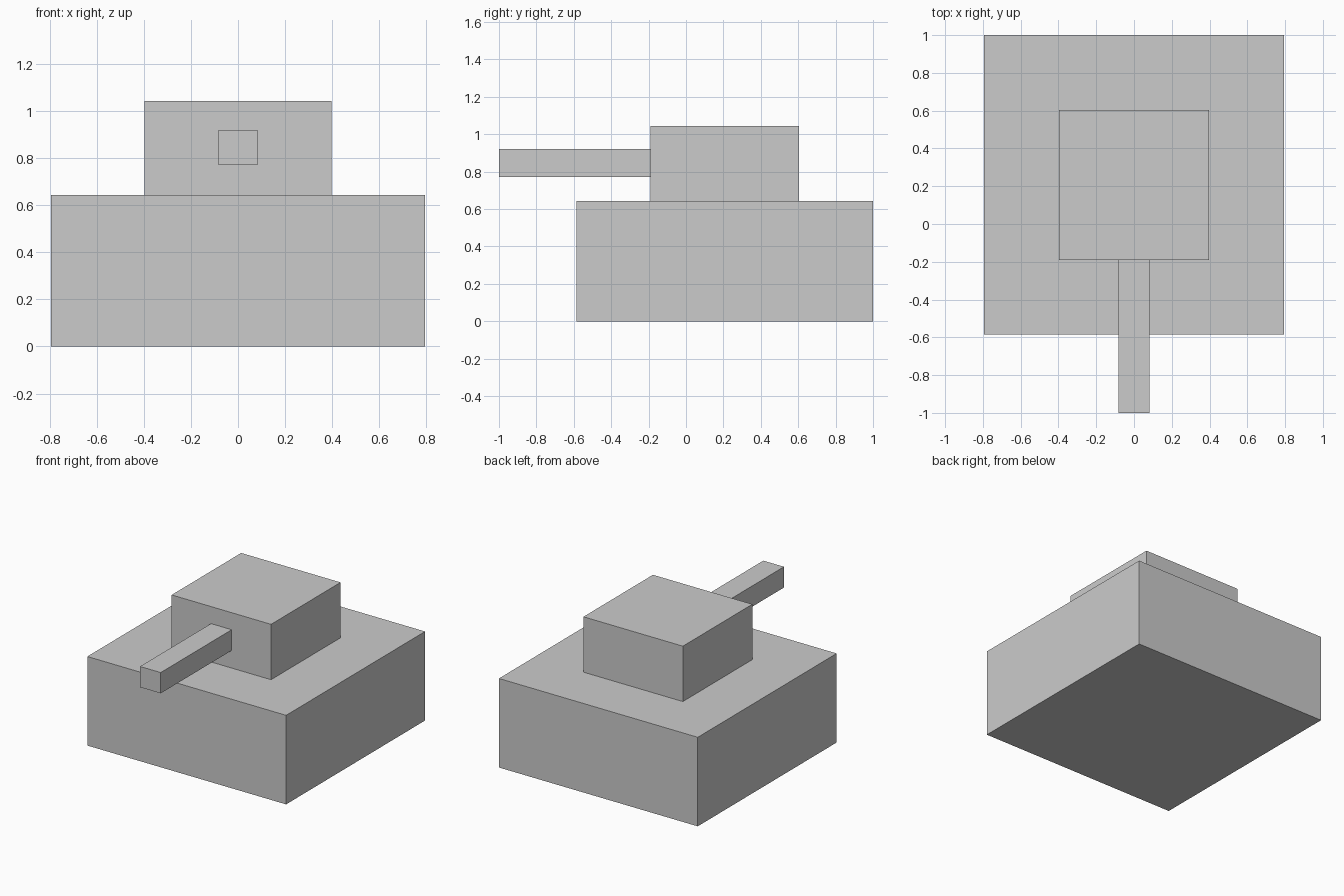
import bpy

if "Cube" in bpy.data.objects:
    bpy.data.objects.remove(bpy.data.objects["Cube"], do_unlink=True)

# Single plain grey
grey = bpy.data.materials.new("plain_grey")
grey.use_nodes = True
colour = (0.6, 0.6, 0.6, 1)
grey.diffuse_color = colour
grey.node_tree.nodes["Principled BSDF"].inputs["Base Color"].default_value = colour


def box(name, width, y_range, z_range):
    """Box centred on x = 0 between the given y and z limits."""
    (y0, y1), (z0, z1) = y_range, z_range
    bpy.ops.mesh.primitive_cube_add(size=1, location=(0, (y0 + y1) / 2, (z0 + z1) / 2))
    part = bpy.context.object
    part.name = part.data.name = name
    part.scale = (width, y1 - y0, z1 - z0)
    bpy.ops.object.transform_apply(location=False, rotation=False, scale=True)
    part.data.materials.append(grey)
    return part


# Wide hull, turret set on top of it, and square gun barrel
box("hull", 1.588, (-0.585, 1.0), (0, 0.643))
box("turret", 0.794, (-0.19, 0.603), (0.643, 1.043))
box("gun_barrel", 0.165, (-1.0, -0.19), (0.77, 0.92))
